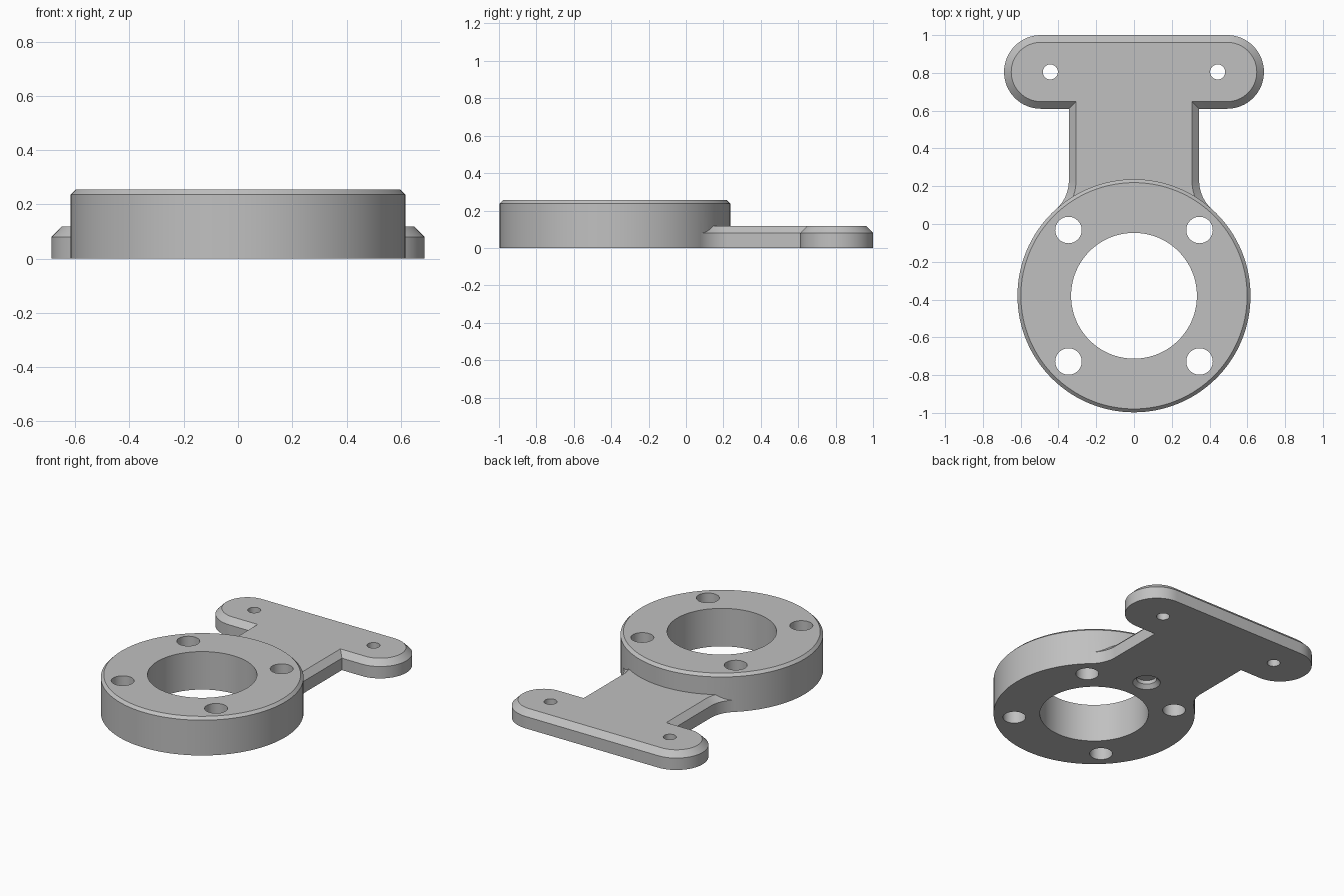
import bpy
import bmesh
from math import sin, cos, pi, atan2, sqrt

if "Cube" in bpy.data.objects:
    bpy.data.objects.remove(bpy.data.objects["Cube"])

RING_Y, RING_R = -0.38, 0.617
ARM_X, FILLET = 0.345, 0.2

grey = bpy.data.materials.new("plain grey")
grey.use_nodes = True
grey.diffuse_color = (0.53, 0.53, 0.53, 1)
grey.node_tree.nodes["Principled BSDF"].inputs["Base Color"].default_value = grey.diffuse_color


def arc(cx, cy, r, a0, a1, n):
    return [(cx + r * cos(a0 + (a1 - a0) * i / n), cy + r * sin(a0 + (a1 - a0) * i / n))
            for i in range(n + 1)]


def circle(cx, cy, r, n=96):
    return arc(cx, cy, r, 0, 2 * pi, n)[:-1]


def loft(name, sections):
    """Closed solid through (outline, height) sections."""
    bm = bmesh.new()
    loops = [[bm.verts.new((x, y, z)) for x, y in pts] for pts, z in sections]
    for low, high in zip(loops, loops[1:]):
        for i in range(len(low)):
            j = (i + 1) % len(low)
            bm.faces.new((low[i], low[j], high[j], high[i]))
    bm.faces.new(loops[0][::-1])
    bm.faces.new(loops[-1])
    bmesh.ops.recalc_face_normals(bm, faces=bm.faces)
    mesh = bpy.data.meshes.new(name)
    bm.to_mesh(mesh)
    bm.free()
    mesh.materials.append(grey)
    obj = bpy.data.objects.new(name, mesh)
    bpy.context.collection.objects.link(obj)
    return obj


def combine(target, tool, operation):
    mod = target.modifiers.new(operation.lower(), "BOOLEAN")
    mod.operation, mod.solver, mod.object = operation, "EXACT", tool
    bpy.context.view_layer.objects.active = target
    bpy.ops.object.modifier_apply(modifier=mod.name)
    bpy.data.objects.remove(tool)


def arm_outline(c):
    """T-shaped outline, moved inward by c, with fillets running into the ring."""
    fx = ARM_X + FILLET
    dy = sqrt((RING_R + FILLET) ** 2 - fx ** 2)
    tangent = pi + atan2(dy, fx)
    right = [(0.38, 0.0)]
    right += arc(fx, RING_Y + dy, FILLET + c, tangent, pi, 16)
    right += [(ARM_X - c, 0.61 + c)]
    right += arc(0.493, 0.805, 0.195 - c, -pi / 2, pi / 2, 32)
    return right + [(-x, y) for x, y in reversed(right)]


# Ring body with a chamfered top edge
bracket = loft("mounting_bracket", [
    (circle(0, RING_Y, RING_R, 128), 0),
    (circle(0, RING_Y, RING_R, 128), 0.237),
    (circle(0, RING_Y, RING_R - 0.018, 128), 0.255)])

# Flat arm with rounded crossbar and chamfered top edge
arm = loft("arm", [(arm_outline(0), 0), (arm_outline(0), 0.08), (arm_outline(0.038), 0.118)])
combine(bracket, arm, "UNION")

# Centre bore, four ring holes and two crossbar holes
holes = [(0, RING_Y, 0.333, 128)]
for side in (-1, 1):
    holes += [(side * 0.347, RING_Y + s * 0.348, 0.07, 48) for s in (-1, 1)]
    holes.append((side * 0.443, 0.805, 0.04, 32))
for x, y, r, n in holes:
    ring = circle(x, y, r, n)
    combine(bracket, loft("hole_cutter", [(ring, -0.1), (ring, 0.4)]), "DIFFERENCE")

# Blind countersunk hole in the underside
combine(bracket, loft("countersink_cutter", [
    (circle(0, 0.12, 0.085, 48), -0.02), (circle(0, 0.12, 0.085, 48), 0),
    (circle(0, 0.12, 0.062, 48), 0.025), (circle(0, 0.12, 0.062, 48), 0.05)]), "DIFFERENCE")

# Smooth curved walls, crisp edges
bpy.ops.object.select_all(action="DESELECT")
bracket.select_set(True)
bpy.context.view_layer.objects.active = bracket
bpy.ops.object.shade_smooth_by_angle(angle=pi / 6)
